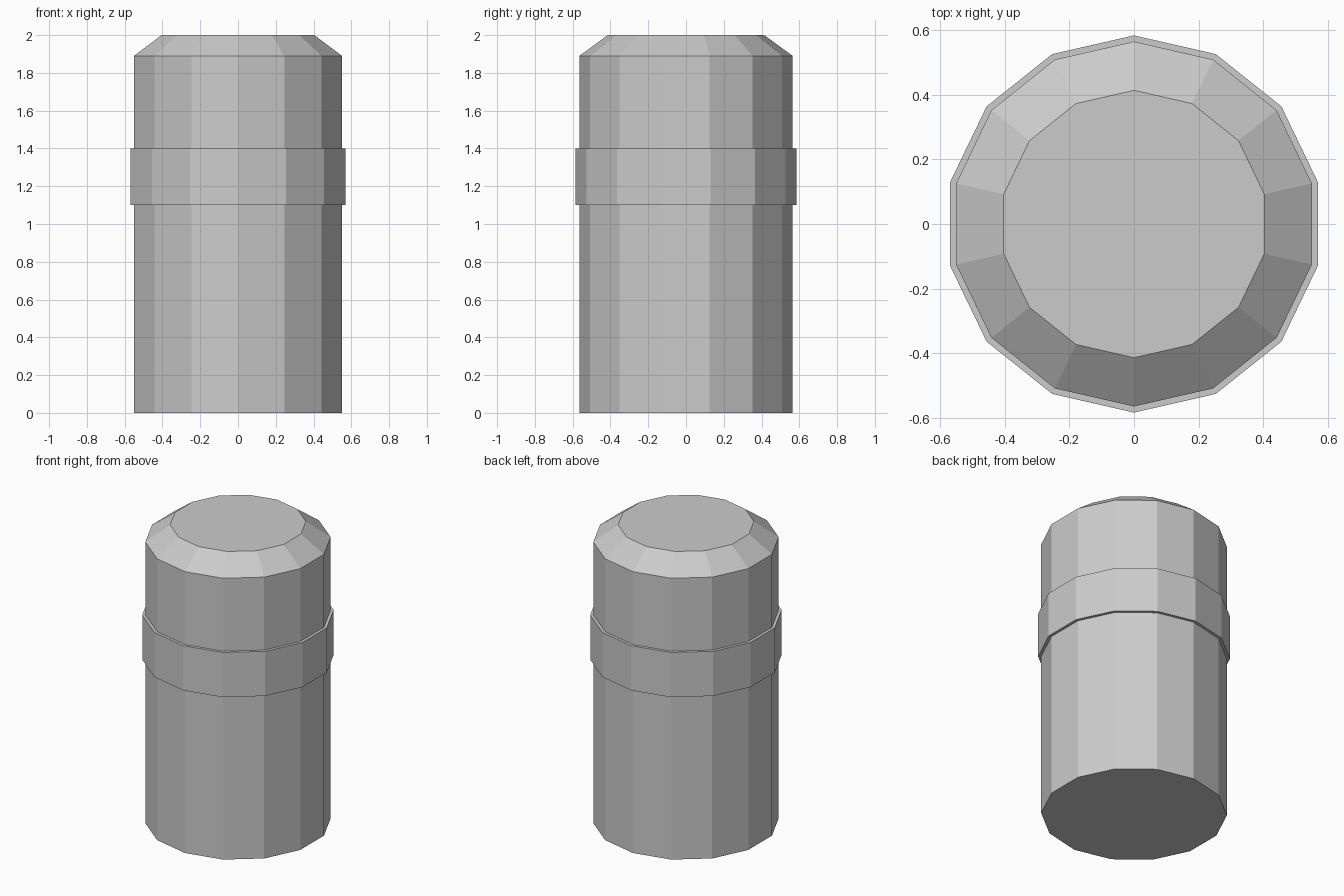
import bpy
import bmesh
from math import sin, cos, tau

SIDES = 14
BODY_R, COLLAR_R, TOP_R = 0.565, 0.584, 0.414

cube = bpy.data.objects.get("Cube")
if cube:
    bpy.data.objects.remove(cube, do_unlink=True)

grey = bpy.data.materials.new("light grey")
grey.use_nodes = True
colour = (0.6, 0.6, 0.6, 1)
grey.diffuse_color = colour
grey.node_tree.nodes["Principled BSDF"].inputs["Base Color"].default_value = colour


def lathe(name, profile, capped):
    """Turn a (radius, height) profile into a flat-sided part with a corner on +y."""
    bm = bmesh.new()
    rings = []
    for r, z in profile:
        rings.append([bm.verts.new((-r * sin(tau * i / SIDES), r * cos(tau * i / SIDES), z))
                      for i in range(SIDES)])
    for low, high in zip(rings, rings[1:]):
        for i in range(SIDES):
            j = (i + 1) % SIDES
            bm.faces.new((low[i], low[j], high[j], high[i]))
    if capped:
        bm.faces.new(rings[0][::-1])
        bm.faces.new(rings[-1])
    mesh = bpy.data.meshes.new(name)
    bm.to_mesh(mesh)
    bm.free()
    mesh.materials.append(grey)
    obj = bpy.data.objects.new(name, mesh)
    bpy.context.collection.objects.link(obj)
    return obj


# Canister with a chamfered top
lathe("canister_body", [(BODY_R, 0), (BODY_R, 1.89), (TOP_R, 2)], True)

# Raised collar around the upper half
lathe("collar", [(BODY_R, 1.1), (COLLAR_R, 1.1), (COLLAR_R, 1.4), (BODY_R, 1.4)], False)
